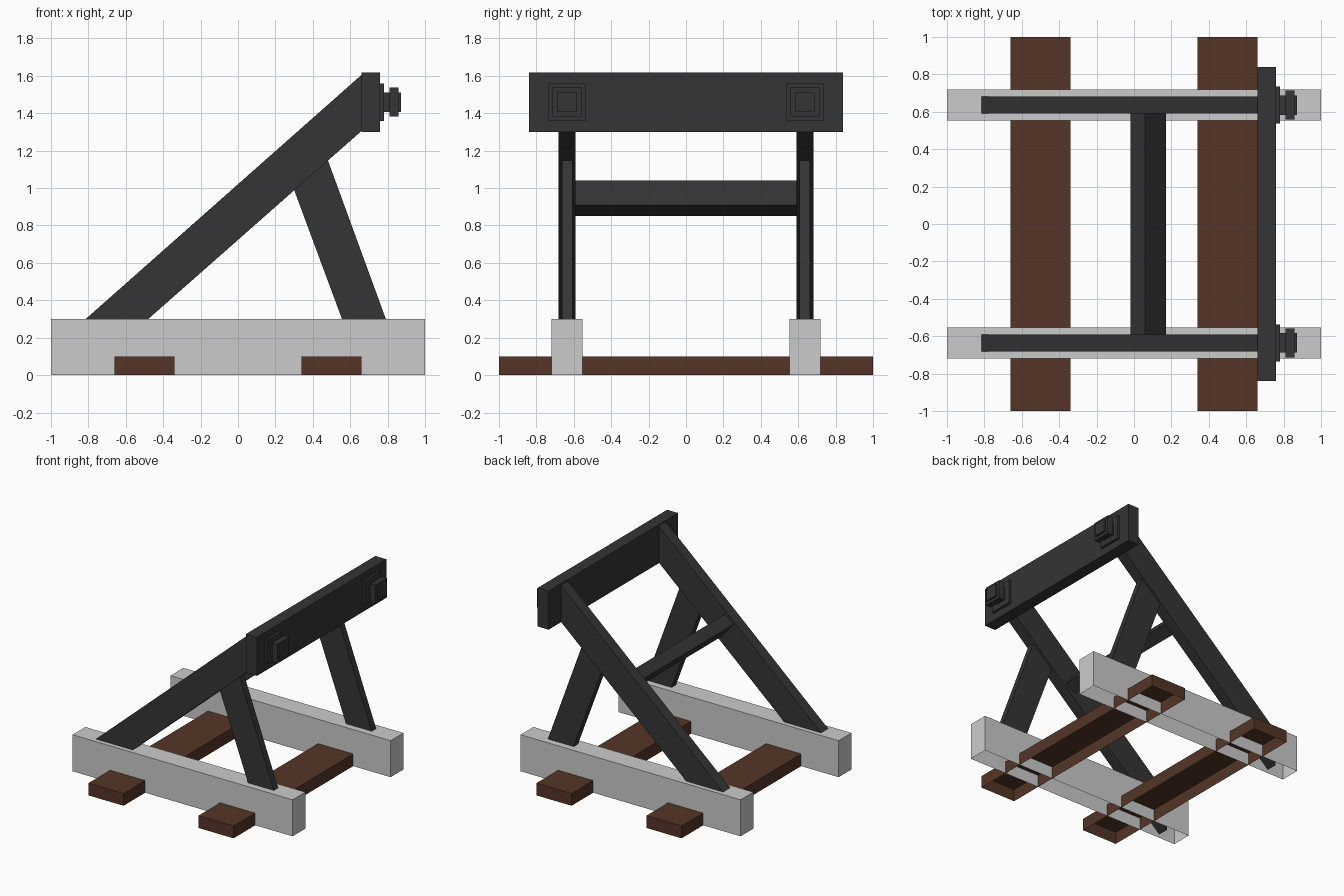
import bpy, bmesh

if "Cube" in bpy.data.objects:
    bpy.data.objects.remove(bpy.data.objects["Cube"])


def material(name, rgb):
    m = bpy.data.materials.new(name)
    m.diffuse_color = (*rgb, 1)
    m.use_nodes = True
    m.node_tree.nodes["Principled BSDF"].inputs["Base Color"].default_value = m.diffuse_color
    return m


IRON = material("dark_iron", (0.035, 0.035, 0.035))
WOOD = material("brown_wood", (0.09, 0.036, 0.02))


def finish(name, bm, mat):
    bmesh.ops.recalc_face_normals(bm, faces=bm.faces)
    mesh = bpy.data.meshes.new(name)
    bm.to_mesh(mesh)
    bm.free()
    if mat:
        mesh.materials.append(mat)
    ob = bpy.data.objects.new(name, mesh)
    bpy.context.collection.objects.link(ob)
    return ob


def prism(name, profile, y0, y1, mat=None, open_bottom=False):
    """Extrude an x-z profile from y0 to y1."""
    bm = bmesh.new()
    face = bm.faces.new([bm.verts.new((x, y0, z)) for x, z in profile])
    ext = bmesh.ops.extrude_face_region(bm, geom=[face])["geom"]
    moved = [g for g in ext if isinstance(g, bmesh.types.BMVert)]
    bmesh.ops.translate(bm, verts=moved, vec=(0, y1 - y0, 0))
    ob_mat = mat
    bmesh.ops.recalc_face_normals(bm, faces=bm.faces)
    if open_bottom:
        low = [f for f in bm.faces if all(v.co.z < 1e-4 for v in f.verts)]
        bmesh.ops.delete(bm, geom=low, context="FACES_ONLY")
    return finish(name, bm, ob_mat)


def box(name, x0, x1, y0, y1, z0, z1, mat=None, open_bottom=False):
    return prism(name, [(x0, z0), (x1, z0), (x1, z1), (x0, z1)],
                 y0, y1, mat, open_bottom)


# Wooden sleepers, open underneath
for tag, x in (("back", -0.5), ("front", 0.5)):
    box(f"sleeper_{tag}", x - 0.16, x + 0.16, -1, 1, 0, 0.1, WOOD, True)

STRUT = [(-0.82, 0.0), (0.66, 1.305), (0.66, 1.605), (-0.82, 0.295)]
BRACE = [(0.593, 0.2), (0.827, 0.2), (0.48, 1.15), (0.30, 0.99)]
# Buffer steps: x start, x end, half size
BUFFER = [(0.76, 0.78, 0.10), (0.78, 0.81, 0.052),
          (0.81, 0.857, 0.077), (0.857, 0.872, 0.052)]

for tag, s in (("right", -1), ("left", 1)):
    y = s * 0.636
    # Rail, open underneath
    box(f"rail_{tag}", -1, 1, y - 0.083, y + 0.083, 0, 0.3, None, True)
    # Sloping strut and its steep brace
    prism(f"strut_{tag}", STRUT, y - 0.046, y + 0.046, IRON)
    prism(f"brace_{tag}", BRACE, y - 0.028, y + 0.028, IRON)
    # Stepped square buffer
    for i, (x0, x1, h) in enumerate(BUFFER):
        box(f"buffer_{tag}_{i + 1}", x0, x1, y - h, y + h,
            1.46 - h, 1.46 + h, IRON)

# Tilted cross bar between the struts
prism("cross_bar", [(0.06, 1.04), (0.17, 0.91), (0.09, 0.85), (-0.02, 0.98)],
      -0.6, 0.6, IRON)

# Wide bumper beam
box("bumper_beam", 0.66, 0.76, -0.84, 0.84, 1.3, 1.617, IRON)
